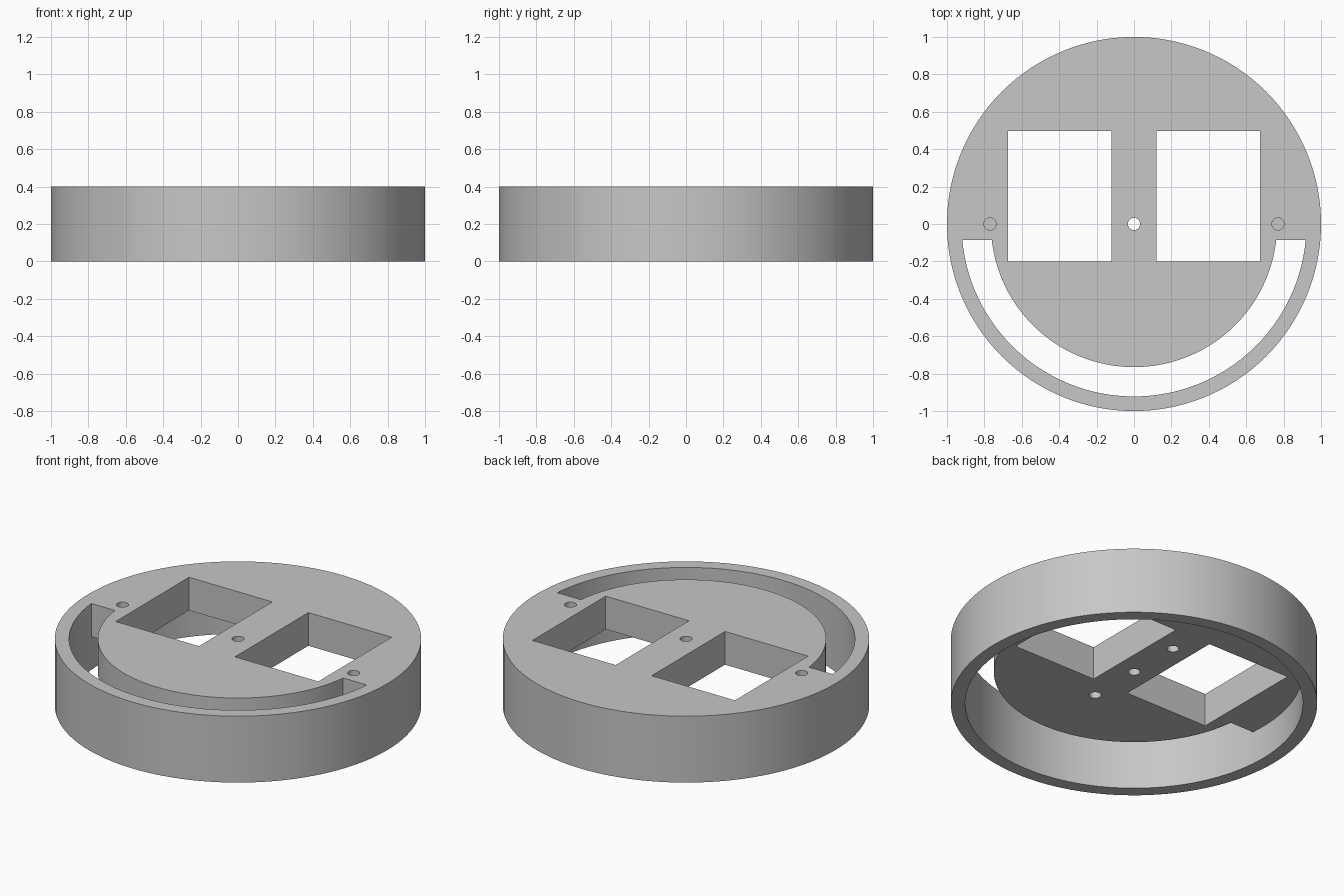
import bpy
import bmesh
import math

cube = bpy.data.objects.get("Cube")
if cube:
    bpy.data.objects.remove(cube, do_unlink=True)


def arc(radius, start=0.0, end=math.tau, steps=128, centre=(0, 0)):
    """Points along an arc; a full circle leaves out the repeated end point."""
    count = steps if end - start >= math.tau else steps + 1
    angles = [start + (end - start) * i / steps for i in range(count)]
    return [(centre[0] + radius * math.cos(a), centre[1] + radius * math.sin(a))
            for a in angles]


def prism(name, outline, bottom, top):
    """Extrude a counter-clockwise outline between two heights."""
    bm = bmesh.new()
    face = bm.faces.new([bm.verts.new((x, y, bottom)) for x, y in outline])
    lifted = bmesh.ops.extrude_face_region(bm, geom=[face])["geom"]
    verts = [v for v in lifted if isinstance(v, bmesh.types.BMVert)]
    bmesh.ops.translate(bm, verts=verts, vec=(0, 0, top - bottom))
    bmesh.ops.recalc_face_normals(bm, faces=bm.faces[:])
    mesh = bpy.data.meshes.new(name)
    bm.to_mesh(mesh)
    bm.free()
    obj = bpy.data.objects.new(name, mesh)
    bpy.context.collection.objects.link(obj)
    return obj


def cut(target, cutter):
    """Subtract the cutter from the target, then discard the cutter."""
    mod = target.modifiers.new("cut", "BOOLEAN")
    mod.operation = "DIFFERENCE"
    mod.solver = "EXACT"
    mod.object = cutter
    bpy.context.view_layer.objects.active = target
    bpy.ops.object.modifier_apply(modifier=mod.name)
    bpy.data.objects.remove(cutter, do_unlink=True)


HEIGHT, PLATE_BOTTOM = 0.4, 0.2
WALL_INNER, PLATE_RADIUS, SLOT_END = 0.922, 0.765, -0.085
HOLE = 0.033

# Round housing
body = prism("round_housing", arc(1.0), 0, HEIGHT)

# Hollow underside joined to the curved slot, leaving the top plate standing
hollow = prism("hollow_cutter", arc(WALL_INNER), -0.1, HEIGHT + 0.1)
tilt = math.asin(-SLOT_END / PLATE_RADIUS)
plate_outline = arc(PLATE_RADIUS, math.pi + tilt, math.tau - tilt)
plate_outline += [(1.2, SLOT_END), (1.2, 1.2), (-1.2, 1.2), (-1.2, SLOT_END)]
cut(hollow, prism("plate_shape", plate_outline, PLATE_BOTTOM, HEIGHT + 0.3))
cut(body, hollow)

# Two rectangular windows through the plate
for side in (-1, 1):
    x0, x1 = sorted((side * 0.12, side * 0.675))
    window = [(x0, -0.2), (x1, -0.2), (x1, 0.498), (x0, 0.498)]
    cut(body, prism("window_cutter", window, 0.1, 0.5))

# Centre hole through the plate
cut(body, prism("centre_hole_cutter", arc(HOLE, steps=24), 0.1, 0.5))

# Blind holes: a pair in the top face and a pair in the underside
for side in (-1, 1):
    top_hole = arc(HOLE, steps=24, centre=(side * 0.77, 0))
    cut(body, prism("top_hole_cutter", top_hole, 0.3, 0.5))
    under_hole = arc(HOLE, steps=24, centre=(0, side * 0.33))
    cut(body, prism("under_hole_cutter", under_hole, 0.1, 0.3))

# Plain grey finish
grey = bpy.data.materials.new("plain_grey")
grey.use_nodes = True
colour = (0.57, 0.57, 0.57, 1.0)
grey.diffuse_color = colour
grey.node_tree.nodes["Principled BSDF"].inputs["Base Color"].default_value = colour
body.data.materials.clear()
body.data.materials.append(grey)

bpy.ops.object.select_all(action="DESELECT")
body.select_set(True)
bpy.context.view_layer.objects.active = body
bpy.ops.object.shade_smooth_by_angle(angle=math.radians(30))
